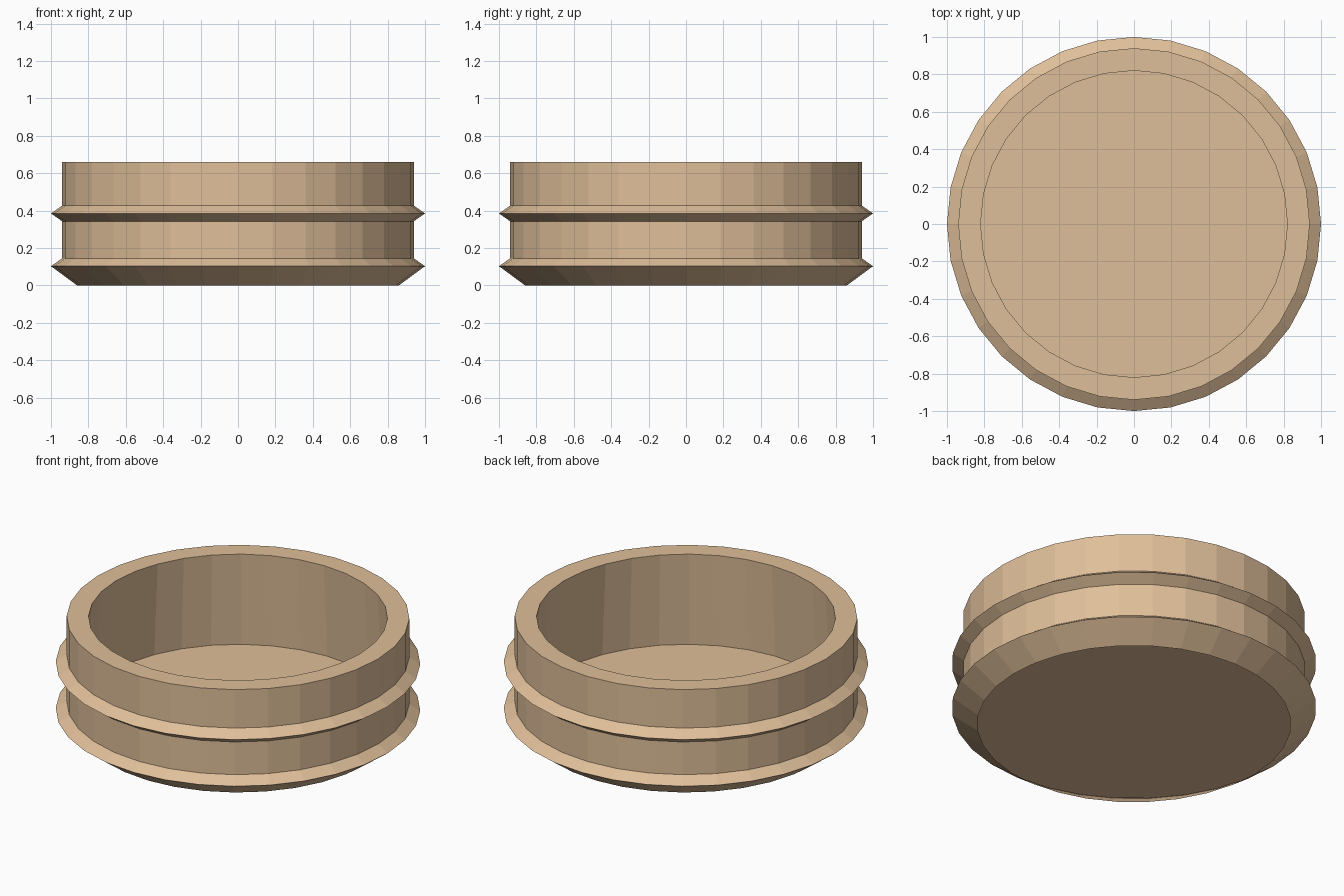
import bpy, bmesh, math

if "Cube" in bpy.data.objects:
    bpy.data.objects.remove(bpy.data.objects["Cube"])

SIDES = 32

# Single flat colour
tan = bpy.data.materials.new("warm_tan")
tan.diffuse_color = (0.74, 0.52, 0.32, 1.0)
tan.use_nodes = True
tan.node_tree.nodes["Principled BSDF"].inputs["Base Color"].default_value = tan.diffuse_color

# Wall cross-section (radius, height): open foot, two ridges, rim, inside flaring to the floor
wall_profile = [(0.86, 0.0), (1.0, 0.103), (0.94, 0.145), (0.94, 0.343),
                (1.0, 0.385), (0.94, 0.427), (0.94, 0.66), (0.82, 0.66), (0.854, 0.098)]
# Floor sheet reaching out to the inside of the sloped foot
floor_profile = [(0.99, 0.098)]


def lathe(name, points, material, cap=False):
    """Turn a profile into a faceted surface, with an optional flat face on the last ring."""
    bm = bmesh.new()
    rings = []
    for r, z in points:
        rings.append([bm.verts.new((r * math.cos(math.tau * i / SIDES),
                                    r * math.sin(math.tau * i / SIDES), z))
                      for i in range(SIDES)])
    for a, b in zip(rings, rings[1:]):
        for i in range(SIDES):
            j = (i + 1) % SIDES
            bm.faces.new((a[i], a[j], b[j], b[i]))
    if cap:
        bm.faces.new(rings[-1])
    mesh = bpy.data.meshes.new(name)
    bm.to_mesh(mesh)
    bm.free()
    mesh.materials.append(material)
    obj = bpy.data.objects.new(name, mesh)
    bpy.context.collection.objects.link(obj)
    return obj


# Ridged wall of the dish and its raised floor
lathe("ridged_wall", wall_profile, tan)
lathe("dish_floor", floor_profile, tan, cap=True)
